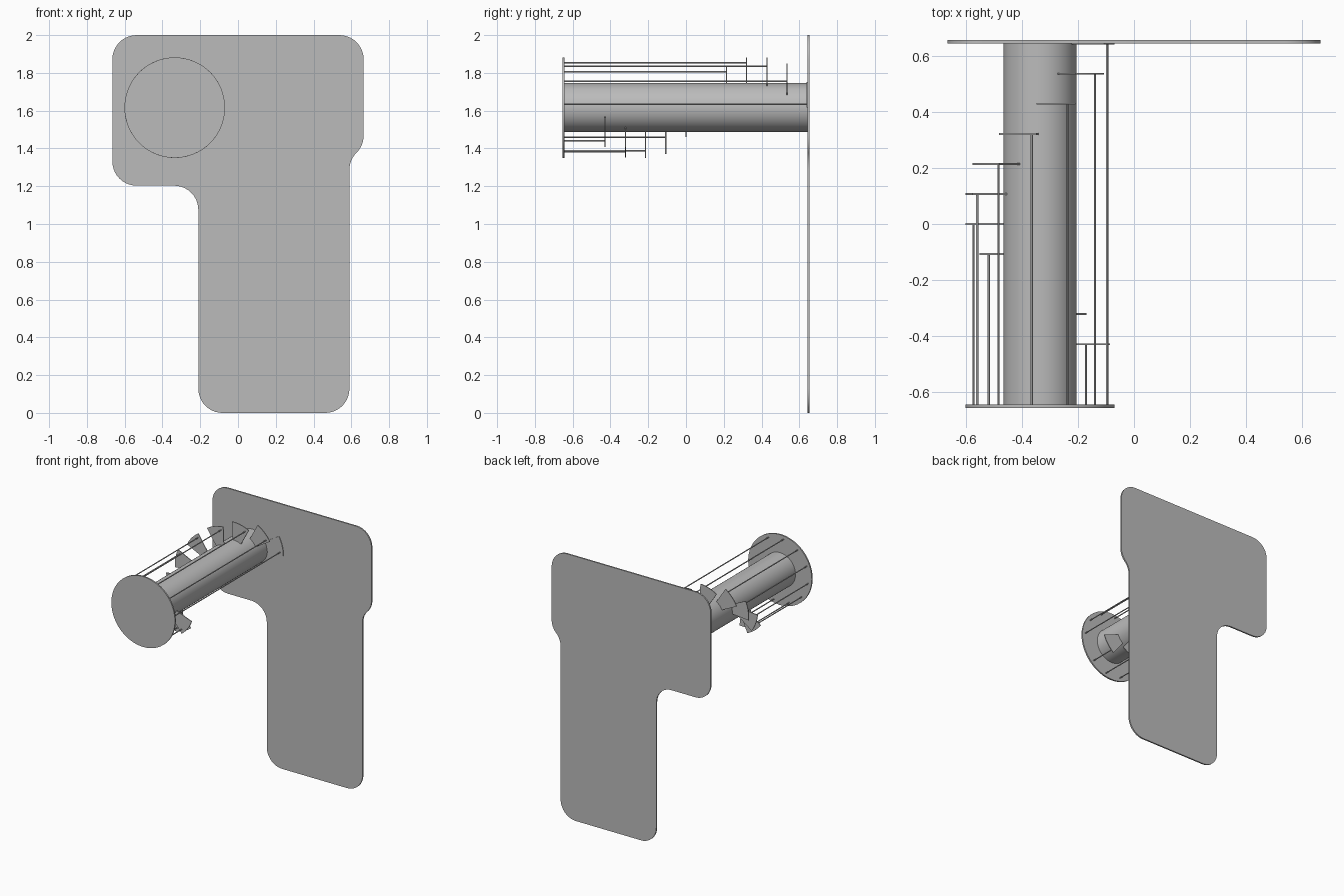
import bpy, bmesh
from math import sin, cos, tan, pi, radians
from mathutils import Vector

cube = bpy.data.objects.get("Cube")
if cube:
    bpy.data.objects.remove(cube, do_unlink=True)

grey = bpy.data.materials.new("plain grey")
grey.use_nodes = True
grey.diffuse_color = (0.5, 0.5, 0.5, 1)
grey.node_tree.nodes["Principled BSDF"].inputs["Base Color"].default_value = (0.5, 0.5, 0.5, 1)

AXIS_X, AXIS_Z = -0.335, 1.616
CORE_R, DISC_R, ROD_R = 0.13, 0.266, 0.24
BACK, FRONT = 0.655, -0.655
SHEET = 0.011


def prism(name, outline, y0, y1):
    """Extrude an x-z outline from y0 to y1."""
    bm = bmesh.new()
    face = bm.faces.new([bm.verts.new((x, y0, z)) for x, z in outline])
    ext = bmesh.ops.extrude_face_region(bm, geom=[face])
    moved = [v for v in ext["geom"] if isinstance(v, bmesh.types.BMVert)]
    bmesh.ops.translate(bm, verts=moved, vec=(0, y1 - y0, 0))
    bmesh.ops.recalc_face_normals(bm, faces=bm.faces)
    mesh = bpy.data.meshes.new(name)
    bm.to_mesh(mesh)
    bm.free()
    mesh.materials.append(grey)
    obj = bpy.data.objects.new(name, mesh)
    bpy.context.collection.objects.link(obj)
    bpy.ops.object.select_all(action="DESELECT")
    bpy.context.view_layer.objects.active = obj
    obj.select_set(True)
    bpy.ops.object.shade_smooth_by_angle(angle=radians(30))
    return obj


def arc(cx, cz, r, a0, a1, n):
    return [(cx + r * cos(a0 + (a1 - a0) * i / n), cz + r * sin(a0 + (a1 - a0) * i / n))
            for i in range(n + 1)]


def circle(cx, cz, r, n):
    return arc(cx, cz, r, 0, 2 * pi, n)[:-1]


def rounded(corners, r, n=10):
    """Fillet every corner of a closed polygon."""
    pts = []
    for i, c in enumerate(corners):
        c = Vector(c)
        a = (Vector(corners[i - 1]) - c).normalized()
        b = (Vector(corners[(i + 1) % len(corners)]) - c).normalized()
        half = a.angle(b) / 2
        start = c + a * (r / tan(half))
        centre = c + (a + b).normalized() * (r / sin(half))
        u = (start - centre).normalized()
        w = -a
        sweep = pi - 2 * half
        for k in range(n + 1):
            t = sweep * k / n
            pts.append(tuple(centre + (u * cos(t) + w * sin(t)) * r))
    return pts


# Floor plate with its rounded, stepped outline
plate = [(-0.665, 2), (-0.665, 1.203), (-0.21, 1.203), (-0.21, 0.004),
         (0.59, 0.004), (0.59, 1.34), (0.665, 1.415), (0.665, 2)]
plate = [(x, 0 if z < 0.1 else z) for x, z in plate]
prism("back_plate", rounded(plate, 0.128), BACK - SHEET, BACK)

# Central column and the disc capping its free end
prism("column", circle(AXIS_X, AXIS_Z, CORE_R, 64), FRONT + SHEET, BACK - SHEET)
prism("end_disc", circle(AXIS_X, AXIS_Z, DISC_R, 64), FRONT, FRONT + SHEET)

# Spiral of wedge steps, each hung from the disc by a thin rod
TURN = 2 * pi * 3 / 35
for k in range(11):
    a = TURN * k
    y = 0.642 - 0.107 * k
    wedge = (arc(AXIS_X, AXIS_Z, DISC_R, a, a + TURN, 8)
             + arc(AXIS_X, AXIS_Z, CORE_R - 0.002, a + TURN, a, 8))
    prism(f"step_{k + 1}", wedge, y - 0.003, y + 0.003)
    rod = a + radians(4.5)
    prism(f"rod_{k + 1}", circle(AXIS_X + ROD_R * cos(rod), AXIS_Z + ROD_R * sin(rod), 0.004, 12),
          FRONT + SHEET, y)
